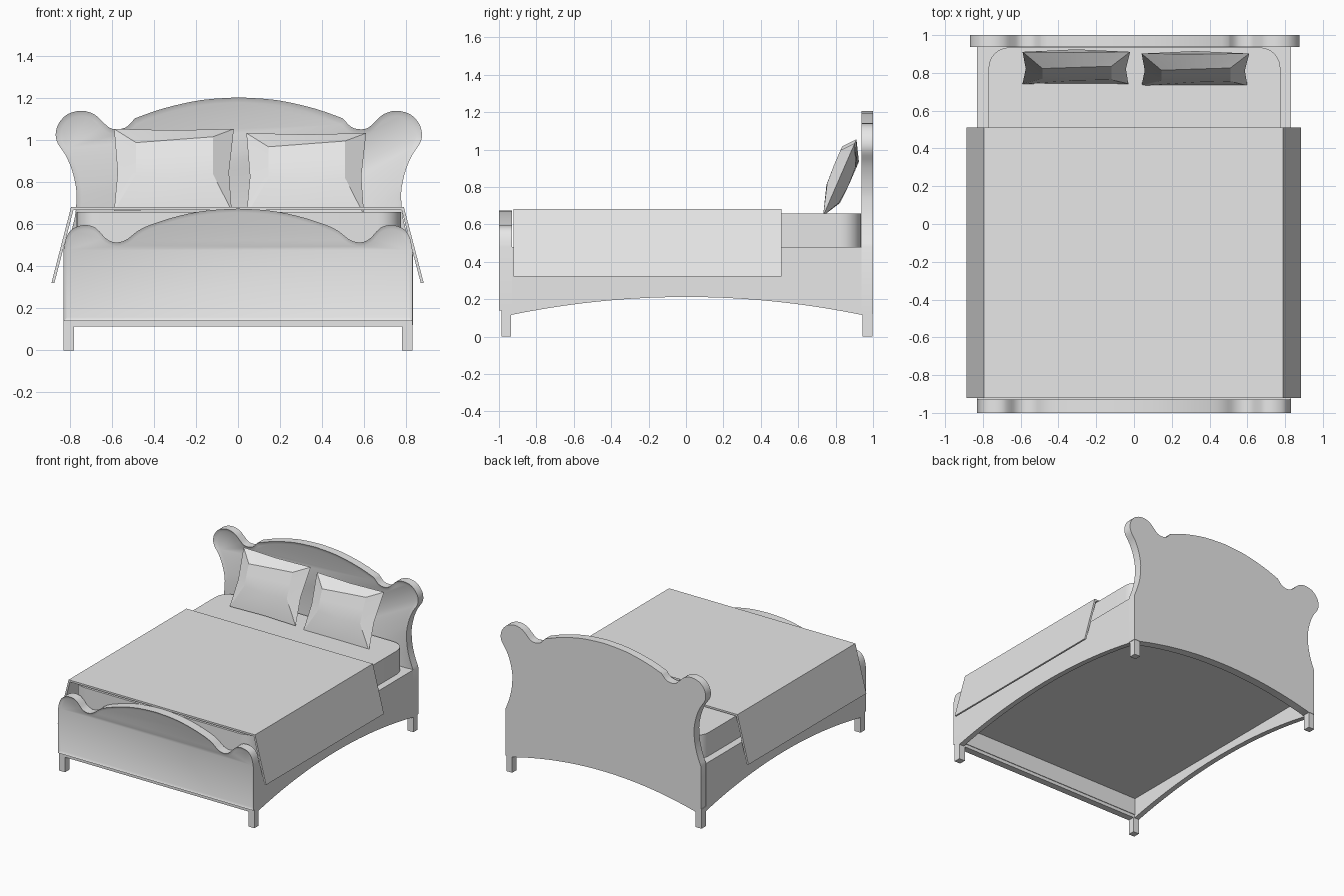
import bpy, bmesh, math
from mathutils import Matrix, Vector

cube = bpy.data.objects.get("Cube")
if cube:
    bpy.data.objects.remove(cube, do_unlink=True)

grey = bpy.data.materials.new("plain_grey")
grey.use_nodes = True
grey.diffuse_color = (0.8, 0.8, 0.8, 1)
grey.node_tree.nodes["Principled BSDF"].inputs["Base Color"].default_value = (0.8, 0.8, 0.8, 1)


def finish(name, bm, angle=30):
    bmesh.ops.recalc_face_normals(bm, faces=bm.faces[:])
    mesh = bpy.data.meshes.new(name)
    bm.to_mesh(mesh)
    bm.free()
    obj = bpy.data.objects.new(name, mesh)
    bpy.context.collection.objects.link(obj)
    mesh.materials.append(grey)
    bpy.ops.object.select_all(action='DESELECT')
    bpy.context.view_layer.objects.active = obj
    obj.select_set(True)
    bpy.ops.object.shade_smooth_by_angle(angle=math.radians(angle))
    return obj


def box(name, lo, hi, round_corners=0):
    bm = bmesh.new()
    bmesh.ops.create_cube(bm, size=1)
    for v in bm.verts:
        v.co = Vector([lo[i] + (v.co[i] + 0.5) * (hi[i] - lo[i]) for i in range(3)])
    if round_corners:
        upright = [e for e in bm.edges if abs(e.verts[0].co.z - e.verts[1].co.z) > 0.01]
        bmesh.ops.bevel(bm, geom=upright, offset=round_corners, segments=6, profile=0.5, affect='EDGES')
    return finish(name, bm)


def slab(name, pts, axis, start, end, rim=0, depth=0, ring=False):
    """Extrude an outline from start to end along y or x; the start face
    can get a rim around a sunk panel, or be cut down to an open ring."""
    bm = bmesh.new()
    place = (lambda a, b: (a, start, b)) if axis == 'y' else (lambda a, b: (start, a, b))
    face = bm.faces.new([bm.verts.new(place(a, b)) for a, b in pts])
    face.normal_update()
    step = Vector((0, end - start, 0) if axis == 'y' else (end - start, 0, 0))
    if face.normal.dot(step) > 0:
        face.normal_flip()
    if ring:
        bmesh.ops.inset_region(bm, faces=[face], thickness=rim, use_even_offset=True)
        bmesh.ops.delete(bm, geom=[face], context='FACES')
    front = bm.faces[:]
    out = bmesh.ops.extrude_face_region(bm, geom=front, use_keep_orig=True)
    bmesh.ops.translate(bm, vec=step, verts=[g for g in out["geom"] if isinstance(g, bmesh.types.BMVert)])
    if rim and not ring:
        bmesh.ops.recalc_face_normals(bm, faces=bm.faces[:])
        front = [f for f in bm.faces if len(f.verts) == len(pts)
                 and all(abs(v.co[1 if axis == 'y' else 0] - start) < 1e-5 for v in f.verts)]
        bmesh.ops.inset_region(bm, faces=front, thickness=rim, use_even_offset=True)
        bmesh.ops.translate(bm, vec=step.normalized() * depth,
                            verts=list({v for f in front for v in f.verts}))
    return finish(name, bm)


def smooth(pts, n=3):
    """Catmull-Rom curve through the points."""
    out = []
    for i in range(len(pts) - 1):
        p = [Vector(pts[max(0, min(len(pts) - 1, i + k))]) for k in (-1, 0, 1, 2)]
        for j in range(n):
            t = j / n
            q = 0.5 * (2 * p[1] + (p[2] - p[0]) * t + (2 * p[0] - 5 * p[1] + 4 * p[2] - p[3]) * t * t
                       + (3 * p[1] - p[0] - 3 * p[2] + p[3]) * t ** 3)
            out.append((q.x, q.y))
    return out + [tuple(pts[-1])]


def mirrored(half):
    """Half outline from the right side to the centre line, plus its mirror."""
    return half + [(-x, z) for x, z in reversed(half[:-1])]


def arch(a, b, z_end, z_mid, n=20):
    """Shallow arc from a to b."""
    return [(a + (b - a) * i / n, z_end + (z_mid - z_end) * (1 - (2 * i / n - 1) ** 2)) for i in range(n + 1)]


# headboard: scrolled shoulders, crowned top, arched bottom
shoulder = smooth([(0.83, 0.48), (0.80, 0.56), (0.78, 0.64), (0.773, 0.72), (0.776, 0.78), (0.795, 0.86),
                   (0.825, 0.93), (0.862, 0.985), (0.872, 1.03), (0.858, 1.08), (0.815, 1.125), (0.748, 1.141),
                   (0.69, 1.125), (0.65, 1.09), (0.615, 1.06), (0.578, 1.053), (0.535, 1.064), (0.495, 1.105)])
crown = smooth([(0.495, 1.105), (0.36, 1.152), (0.18, 1.192), (0, 1.205)])
outline = mirrored([(0.83, 0.12)] + shoulder + crown[1:]) + arch(-0.78, 0.78, 0.12, 0.22)
head = slab("headboard", outline, 'y', 0.937, 1.0, rim=0.024, depth=0.012)
head.location.x = 0.004

# footboard with sunk panel and a beaded frame on it
top = smooth([(0.83, 0.48), (0.82, 0.53), (0.80, 0.568), (0.77, 0.588), (0.73, 0.597), (0.69, 0.59), (0.66, 0.567),
              (0.625, 0.53), (0.58, 0.514), (0.53, 0.528), (0.48, 0.567), (0.42, 0.597), (0.28, 0.641),
              (0.14, 0.667), (0, 0.675)])
slab("footboard", mirrored([(0.83, 0.14)] + top), 'y', -1.0, -0.93, rim=0.018, depth=0.01)
box("footboard_base", (-0.83, -0.987, 0.115), (0.83, -0.935, 0.145))
bead_top = smooth([(0.725, 0.47), (0.69, 0.432), (0.64, 0.41), (0.58, 0.4), (0.52, 0.413), (0.45, 0.455),
                   (0.36, 0.505), (0.19, 0.55), (0, 0.57)])
slab("footboard_bead", mirrored([(0.725, 0.215)] + bead_top), 'y', -0.998, -0.985, rim=0.012, ring=True)

# side rails with arched bottoms and beaded frames
for name, s in (("left", 1), ("right", -1)):
    rail = arch(-0.94, 0.945, 0.115, 0.212) + [(0.945, 0.48), (-0.94, 0.48)]
    slab(name + "_rail", rail, 'x', s * 0.83, s * 0.79)
    bead = arch(-0.885, 0.95, 0.17, 0.268) + [(0.95, 0.432), (-0.885, 0.432)]
    slab(name + "_rail_bead", bead, 'x', s * 0.839, s * 0.825, rim=0.012, ring=True)
    x0, x1 = sorted((s * 0.83, s * 0.78))
    box(name + "_front_leg", (x0, -0.987, 0), (x1, -0.935, 0.15))
    box(name + "_back_leg", (x0, 0.945, 0), (x1, 0.997, 0.15))

# platform and mattress
box("platform", (-0.80, -0.94, 0.27), (0.80, 0.945, 0.478))
box("mattress", (-0.77, -0.922, 0.47), (0.775, 0.935, 0.658), round_corners=0.11)

# blanket draped over both sides
drape = [(-0.888, 0.322), (-0.795, 0.682), (0.79, 0.682), (0.884, 0.322),
         (0.870, 0.322), (0.779, 0.668), (-0.784, 0.668), (-0.874, 0.322)]
slab("blanket", drape, 'y', -0.922, 0.51)


def pillow(name, x, y, z):
    """Pinched cushion leaning back: a seam loop with raised pads both sides."""
    bm = bmesh.new()
    seam = [(-0.285, 0), (0, 0.006), (0.275, 0), (0.262, 0.2), (0.285, 0.425),
            (0, 0.418), (-0.285, 0.425), (-0.268, 0.2)]
    rim = [bm.verts.new((u, 0, v)) for u, v in seam]
    front_pad = [(-0.18, -0.045, 0.17), (0, -0.05, 0.16), (0.185, -0.05, 0.17), (0.185, -0.055, 0.27),
                 (0.185, -0.055, 0.36), (0, -0.055, 0.345), (-0.18, -0.055, 0.33), (-0.18, -0.05, 0.25)]
    back_pad = [(-0.18, 0.05, 0.1), (0, 0.055, 0.1), (0.18, 0.05, 0.1), (0.18, 0.06, 0.2),
                (0.18, 0.055, 0.31), (0, 0.06, 0.32), (-0.18, 0.055, 0.31), (-0.18, 0.06, 0.2)]
    for pad in (front_pad, back_pad):
        loop = [bm.verts.new(p) for p in pad]
        for i in range(8):
            j = (i + 1) % 8
            bm.faces.new((rim[i], rim[j], loop[j], loop[i]))
        bm.faces.new(loop)
    lean = Matrix.Translation((x, y, z)) @ Matrix.Rotation(math.radians(-23.5), 4, 'X')
    bmesh.ops.transform(bm, matrix=lean, verts=bm.verts[:])
    finish(name, bm, 25)


pillow("right_pillow", -0.305, 0.742, 0.665)
pillow("left_pillow", 0.325, 0.733, 0.645)
